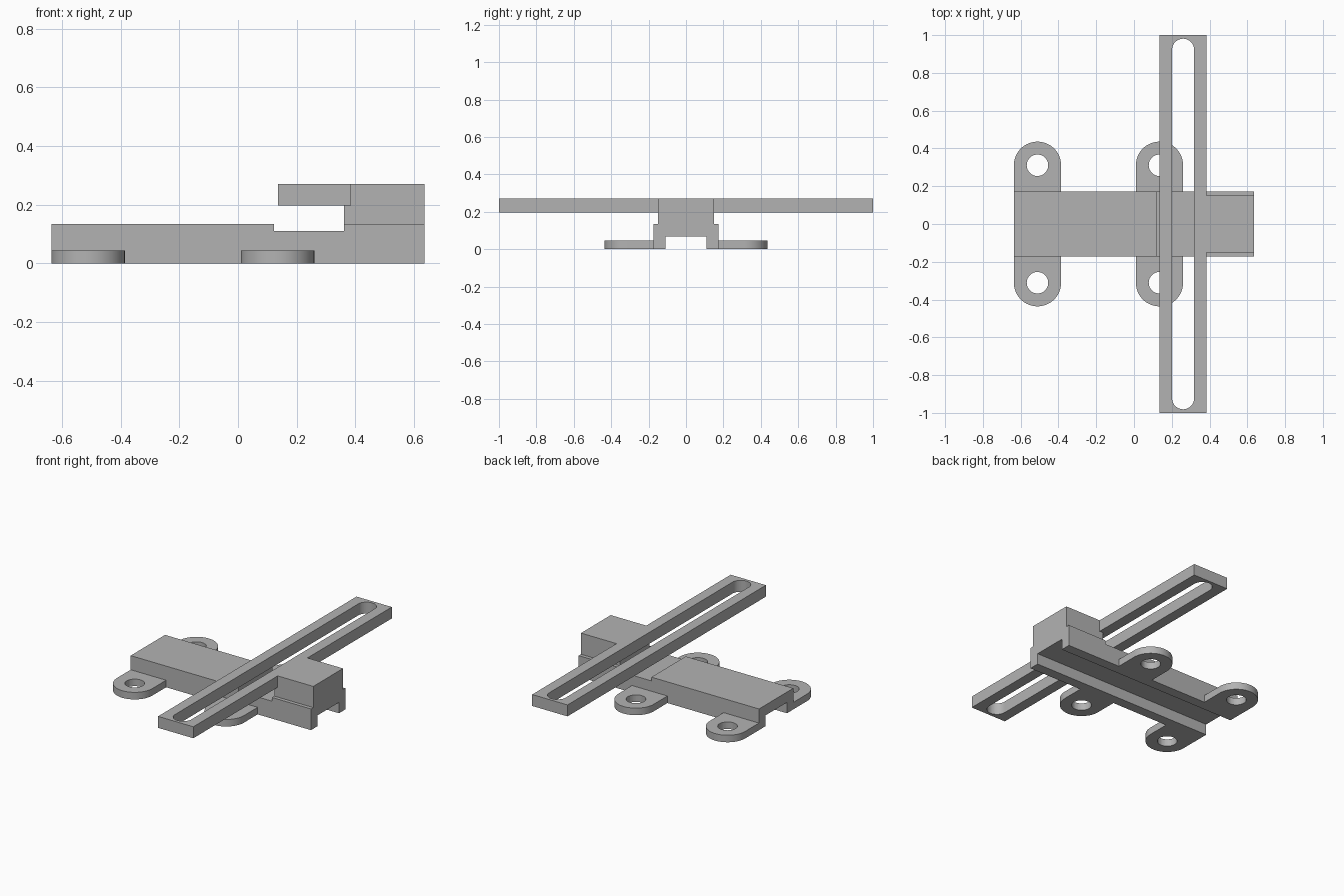
import bpy, bmesh, math
from mathutils import Vector

if "Cube" in bpy.data.objects:
    bpy.data.objects.remove(bpy.data.objects["Cube"])

grey = bpy.data.materials.new("light grey")
grey.diffuse_color = (0.45, 0.45, 0.45, 1)
grey.use_nodes = True
grey.node_tree.nodes["Principled BSDF"].inputs["Base Color"].default_value = grey.diffuse_color


def prism(name, outline, to_3d, depth):
    """Extrude a flat outline, placed by to_3d, along the depth vector."""
    bm = bmesh.new()
    face = bm.faces.new([bm.verts.new(to_3d(a, b)) for a, b in outline])
    ext = bmesh.ops.extrude_face_region(bm, geom=[face])
    moved = [v for v in ext["geom"] if isinstance(v, bmesh.types.BMVert)]
    bmesh.ops.translate(bm, verts=moved, vec=Vector(depth))
    bmesh.ops.recalc_face_normals(bm, faces=bm.faces)
    mesh = bpy.data.meshes.new(name)
    bm.to_mesh(mesh)
    bm.free()
    mesh.materials.append(grey)
    obj = bpy.data.objects.new(name, mesh)
    bpy.context.collection.objects.link(obj)
    return obj


def plate(name, outline, z0, z1):
    return prism(name, outline, lambda x, y: (x, y, z0), (0, 0, z1 - z0))


def rect(x0, x1, y0, y1):
    return [(x0, y0), (x1, y0), (x1, y1), (x0, y1)]


def arc(cx, cy, r, start, end, n):
    angles = [math.radians(start + (end - start) * i / n) for i in range(n + 1)]
    return [(cx + r * math.cos(a), cy + r * math.sin(a)) for a in angles]


def cut(obj, cutter):
    mod = obj.modifiers.new("cut", "BOOLEAN")
    mod.operation = "DIFFERENCE"
    mod.solver = "EXACT"
    mod.object = cutter
    cutter.hide_render = True
    cutter.hide_set(True)


def smooth(obj):
    bpy.ops.object.select_all(action="DESELECT")
    obj.select_set(True)
    bpy.context.view_layer.objects.active = obj
    bpy.ops.object.shade_smooth_by_angle(angle=math.radians(30))


# Channel-shaped body with a shallow notch under the arm
L, W = 0.636, 0.173
channel = [(-W, 0), (-0.109, 0), (-0.109, 0.069), (0.109, 0.069),
           (0.109, 0), (W, 0), (W, 0.135), (-W, 0.135)]
body = prism("channel_body", channel, lambda y, z: (-L, y, z), (2 * L, 0, 0))
cut(body, plate("notch_cutter", rect(0.123, 0.361, -0.3, 0.3), 0.111, 0.2))

# Riser block, stepped back where the arm rests
step = [(0.361, 0.135), (L, 0.135), (L, 0.27), (0.385, 0.27),
        (0.385, 0.197), (0.361, 0.197)]
prism("riser_block", step, lambda x, z: (x, -0.15, z), (0, 0.30, 0))

# Long slotted cross arm
arm = plate("slotted_arm", rect(0.136, 0.385, -1, 1), 0.197, 0.27)
slot = arc(0.26, 0.923, 0.058, 0, 180, 24) + arc(0.26, -0.923, 0.058, 180, 360, 24)
cut(arm, plate("slot_cutter", slot, 0.15, 0.32))
smooth(arm)

# Four rounded mounting tabs with screw holes
for end, cx in (("rear", -0.511), ("middle", 0.135)):
    for side, s in (("left", 1), ("right", -1)):
        r = 0.125
        outline = [(cx - r, W), (cx + r, W)] + arc(cx, 0.311, r, 0, 180, 32)
        tab = plate(f"{end}_{side}_tab", [(x, y * s) for x, y in outline], 0, 0.045)
        hole = arc(cx, 0.311 * s, 0.057, 0, 360, 40)[:-1]
        cut(tab, plate(f"{end}_{side}_hole_cutter", hole, -0.05, 0.1))
        smooth(tab)
